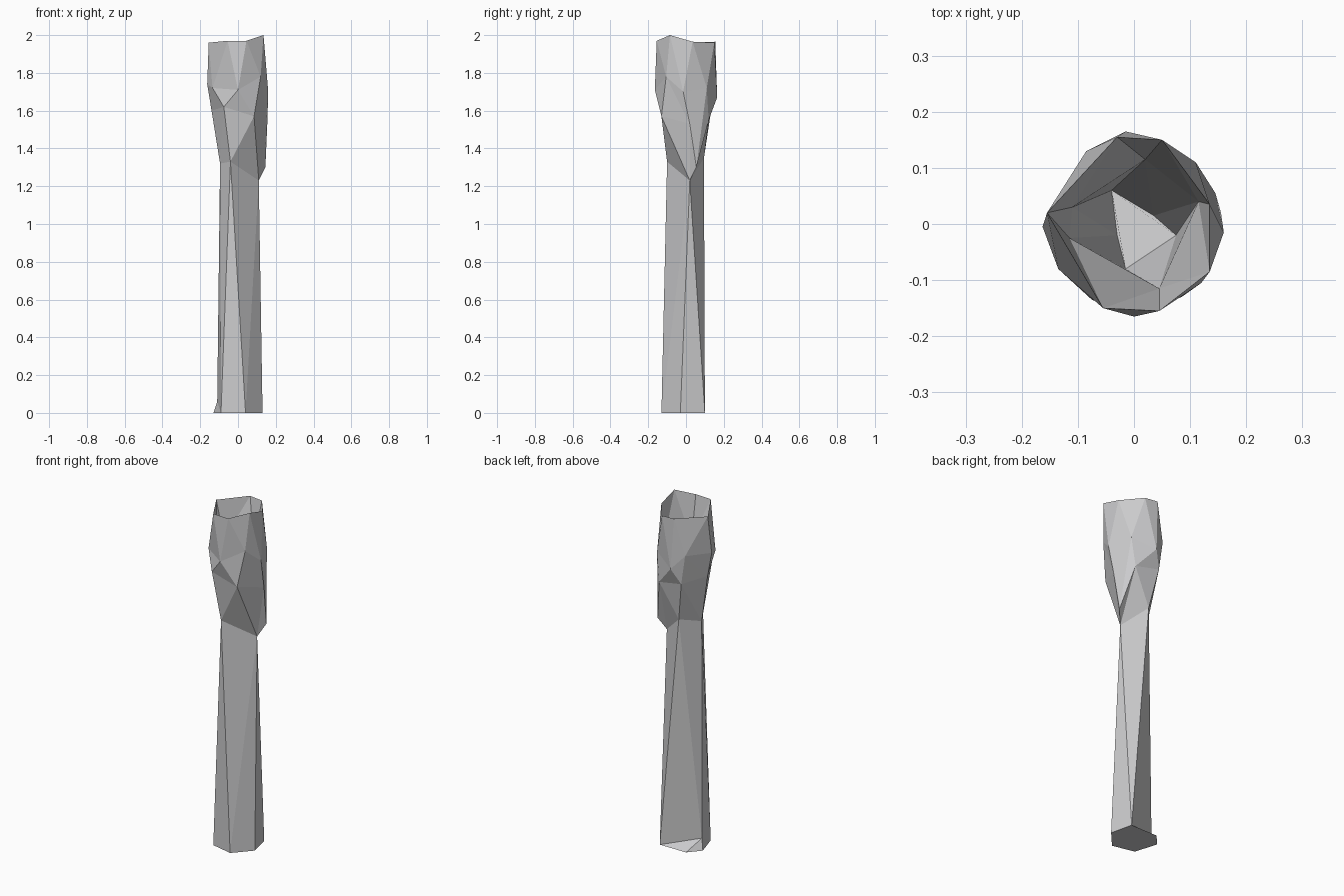
import bpy, bmesh, math

if "Cube" in bpy.data.objects:
    bpy.data.objects.remove(bpy.data.objects["Cube"])

grey = bpy.data.materials.new("stone_grey")
grey.diffuse_color = (0.6, 0.6, 0.61, 1)
grey.use_nodes = True
grey.node_tree.nodes["Principled BSDF"].inputs["Base Color"].default_value = grey.diffuse_color


def angle(p):
    return math.atan2(p[1], p[0]) % math.tau


def add_ring(bm, pts):
    return [bm.verts.new(p) for p in sorted(pts, key=angle)]


def zip_rings(bm, low, up):
    """Triangulate the band between two rings, advancing by angle."""
    a = [angle(v.co) for v in low]
    b = [angle(v.co) for v in up]
    # start the upper ring at the vertex nearest in angle to low[0]
    s = min(range(len(up)), key=lambda k: abs((b[k] - a[0] + math.pi) % math.tau - math.pi))
    up = up[s:] + up[:s]
    b = [v + (math.tau if i + s >= len(b) else 0) for i, v in enumerate(b[s:] + b[:s])]
    if b[0] - a[0] > math.pi:
        b = [v - math.tau for v in b]
    a.append(a[0] + math.tau)
    b.append(b[0] + math.tau)
    i = j = 0
    n, m = len(low), len(up)
    while i < n or j < m:
        if j == m or (i < n and a[i + 1] + a[i] <= b[j + 1] + b[j]):
            bm.faces.new((low[i % n], low[(i + 1) % n], up[j % m]))
            i += 1
        else:
            bm.faces.new((low[i % n], up[(j + 1) % m], up[j % m]))
            j += 1


def make_part(name, rings, cap_first=False, cap_last=False):
    bm = bmesh.new()
    loops = [add_ring(bm, r) for r in rings]
    for low, up in zip(loops, loops[1:]):
        zip_rings(bm, low, up)
    if cap_first:
        bm.faces.new(loops[0][::-1])
    if cap_last:
        bm.faces.new(loops[-1])
    bmesh.ops.remove_doubles(bm, verts=bm.verts, dist=0.001)
    bm.normal_update()
    me = bpy.data.meshes.new(name)
    bm.to_mesh(me)
    bm.free()
    me.materials.append(grey)
    ob = bpy.data.objects.new(name, me)
    bpy.context.collection.objects.link(ob)
    return ob


# shared rings, bottom to top
foot = [(0.13, -0.03, 0), (0.10, 0.10, 0), (-0.07, 0.10, 0), (-0.13, 0.03, 0),
        (-0.09, -0.10, 0), (0.04, -0.13, 0)]
ankle = [(0.13, -0.03, 0), (0.10, 0.10, 0), (-0.11, 0.01, 0.06),
         (-0.09, -0.10, 0), (0.04, -0.13, 0)]
neck = [(-0.04, -0.10, 1.33), (0.11, 0.02, 1.23), (-0.02, 0.095, 1.35), (-0.095, -0.01, 1.32)]
bulge_low = [(0.155, 0.02, 1.53), (0.145, 0.055, 1.30), (0.09, 0.12, 1.55), (-0.06, 0.13, 1.58),
             (-0.14, 0.0, 1.60), (-0.075, -0.135, 1.62), (0.085, -0.13, 1.57)]
bulge = [(0.16, -0.015, 1.70), (0.11, 0.11, 1.72), (-0.015, 0.165, 1.67), (-0.085, 0.13, 1.75),
         (-0.163, -0.005, 1.74), (-0.135, -0.08, 1.72), (0.0, -0.165, 1.71), (0.12, -0.105, 1.78)]
rim = [(0.135, -0.085, 2.0), (0.135, 0.035, 1.965), (0.05, 0.15, 1.96), (-0.03, 0.155, 1.965),
       (-0.155, 0.02, 1.96), (-0.055, -0.15, 1.97), (0.045, -0.155, 1.97)]
# hollow cup, from rim down to the floor
cup_mid = [(0.115, 0.04, 1.75), (0.02, 0.115, 1.72), (-0.11, 0.03, 1.74),
           (-0.115, -0.025, 1.74), (0.045, -0.115, 1.72)]
cup_floor = [(0.075, -0.02, 1.48), (0.035, 0.015, 1.45), (-0.04, 0.06, 1.48),
             (-0.03, -0.02, 1.45), (-0.015, -0.08, 1.48)]

make_part("handle", [foot, ankle, neck], cap_first=True)
make_part("head", [neck, bulge_low, bulge, rim])
cup = make_part("cup_hollow", [cup_floor, cup_mid, rim])

# floor of the cup, then turn the hollow to face inward
bm = bmesh.new()
bm.from_mesh(cup.data)
bmesh.ops.holes_fill(bm, edges=[e for e in bm.edges if e.is_boundary and
                                all(v.co.z < 1.6 for v in e.verts)], sides=0)
bmesh.ops.recalc_face_normals(bm, faces=bm.faces)
if sum(f.normal.dot(f.calc_center_median() * 1) * f.calc_area()
       for f in bm.faces if f.calc_center_median().z > 1.55) > 0 and \
        next(f for f in bm.faces if all(v.co.z < 1.6 for v in f.verts)).normal.z < 0:
    bmesh.ops.reverse_faces(bm, faces=bm.faces)
bm.to_mesh(cup.data)
bm.free()
